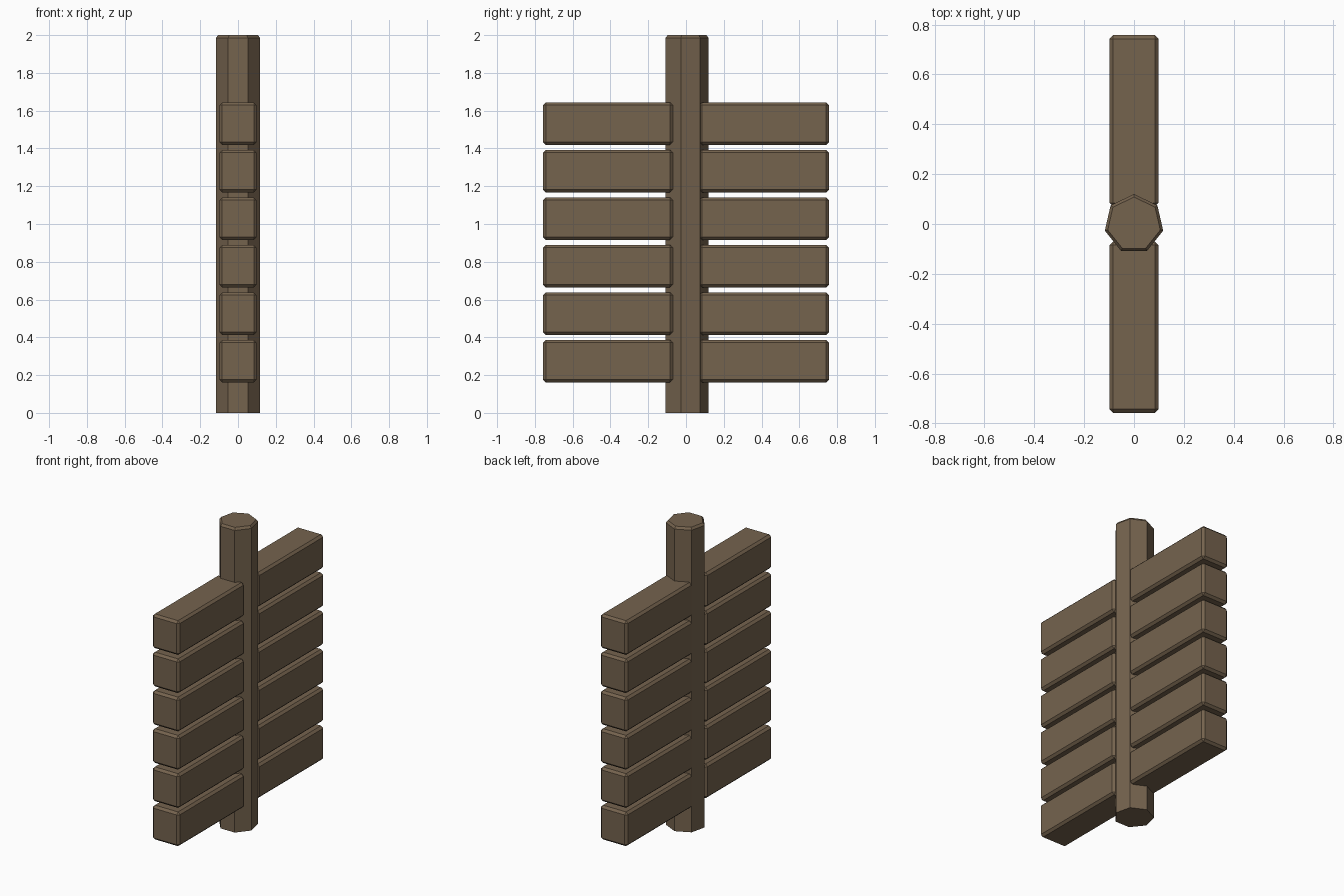
import bpy, bmesh, math

if "Cube" in bpy.data.objects:
    bpy.data.objects.remove(bpy.data.objects["Cube"])

wood = bpy.data.materials.new("brown_wood")
wood.diffuse_color = (0.178, 0.125, 0.076, 1)
wood.use_nodes = True
wood.node_tree.nodes["Principled BSDF"].inputs["Base Color"].default_value = wood.diffuse_color


def finish(name, bm):
    bmesh.ops.recalc_face_normals(bm, faces=bm.faces[:])
    mesh = bpy.data.meshes.new(name)
    bm.to_mesh(mesh)
    bm.free()
    mesh.materials.append(wood)
    obj = bpy.data.objects.new(name, mesh)
    bpy.context.collection.objects.link(obj)
    return obj


# Seven-sided post with a chamfered top rim
bm = bmesh.new()
rings = []
for radius, z in ((0.12, 0), (0.12, 1.985), (0.108, 2.0)):
    angles = [math.pi / 2 + i * math.tau / 7 for i in range(7)]
    rings.append([bm.verts.new((radius * math.cos(a), radius * math.sin(a), z)) for a in angles])
for low, high in zip(rings, rings[1:]):
    for i in range(7):
        j = (i + 1) % 7
        bm.faces.new((low[i], low[j], high[j], high[i]))
bm.faces.new(rings[0])
bm.faces.new(rings[-1])
finish("post", bm)


# Chamfered plank reaching out from the post
def plank(name, side, z):
    inner, outer = 0.07, 0.757
    bm = bmesh.new()
    bmesh.ops.create_cube(bm, size=1)
    bmesh.ops.scale(bm, vec=(0.197, outer - inner, 0.225), verts=bm.verts)
    bmesh.ops.translate(bm, vec=(0, side * (inner + outer) / 2, z), verts=bm.verts)
    bmesh.ops.bevel(bm, geom=bm.edges[:], offset=0.0145, segments=1, affect='EDGES')
    finish(name, bm)


# Six planks on each side
for i in range(6):
    height = 0.274 + i * 0.2514
    plank(f"front_plank_{i + 1}", -1, height)
    plank(f"back_plank_{i + 1}", 1, height)
